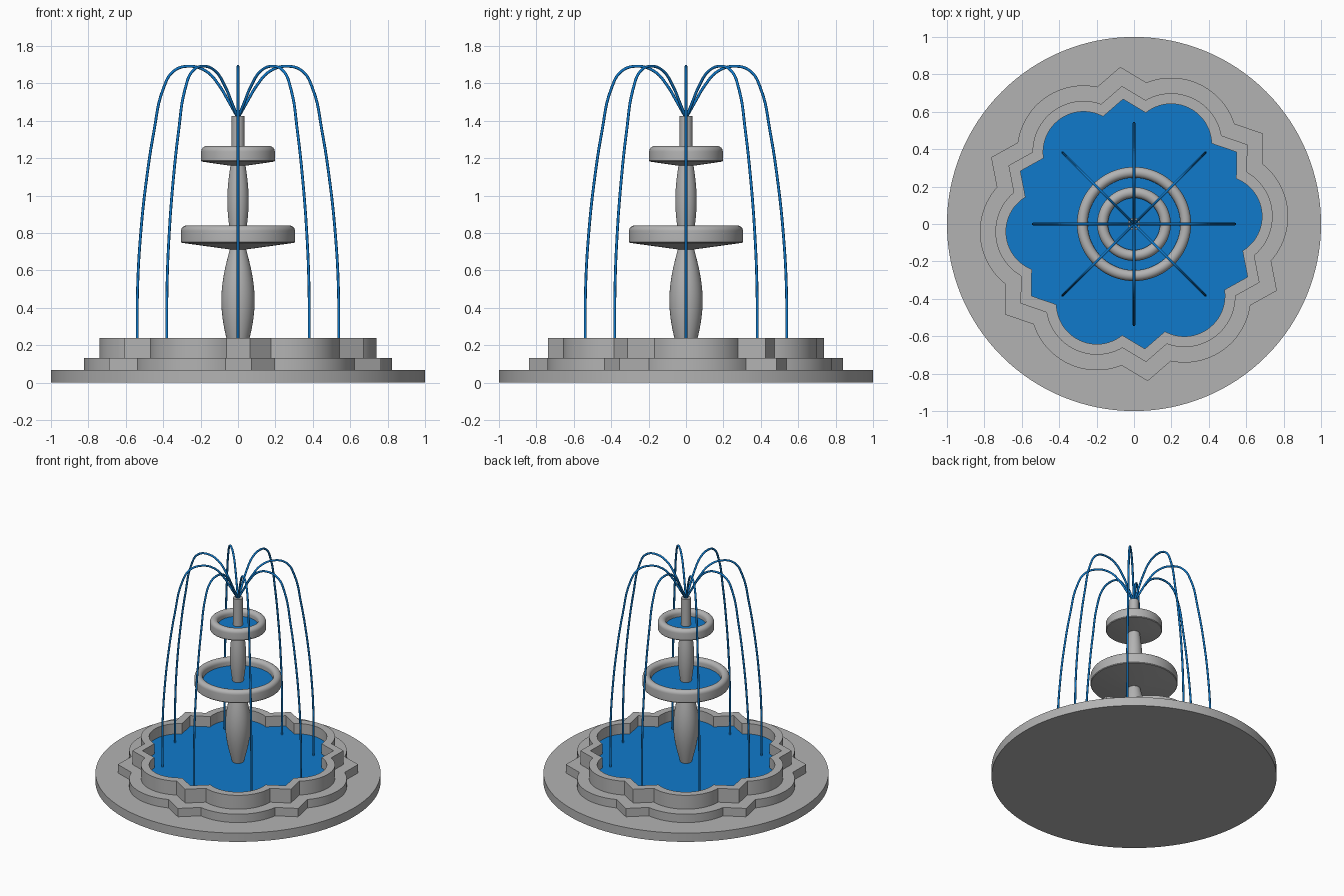
import bpy, bmesh, math
from math import sin, cos, radians, pi

if "Cube" in bpy.data.objects:
    bpy.data.objects.remove(bpy.data.objects["Cube"])

def material(name, rgb):
    m = bpy.data.materials.new(name)
    m.diffuse_color = (*rgb, 1)
    m.use_nodes = True
    m.node_tree.nodes["Principled BSDF"].inputs["Base Color"].default_value = m.diffuse_color
    return m

STONE = material("grey stone", (0.45, 0.45, 0.45))
WATER = material("blue water", (0.005, 0.195, 0.60))

def finish(ob, mat, angle=30):
    ob.data.materials.append(mat)
    bpy.ops.object.select_all(action='DESELECT')
    ob.select_set(True)
    bpy.context.view_layer.objects.active = ob
    if ob.type == 'CURVE':
        bpy.ops.object.convert(target='MESH')
    bpy.ops.object.shade_smooth_by_angle(angle=radians(angle))

def from_bmesh(name, bm, mat):
    bmesh.ops.recalc_face_normals(bm, faces=bm.faces)
    me = bpy.data.meshes.new(name)
    bm.to_mesh(me)
    bm.free()
    ob = bpy.data.objects.new(name, me)
    bpy.context.collection.objects.link(ob)
    finish(ob, mat)

def lathe(name, profile, mat, n=64):
    """Revolve (radius, z) points about z; open ends are capped."""
    bm = bmesh.new()
    rings = [[bm.verts.new((r * cos(2 * pi * i / n), r * sin(2 * pi * i / n), z))
              for i in range(n)] for r, z in profile]
    for a, b in zip(rings, rings[1:]):
        for i in range(n):
            j = (i + 1) % n
            bm.faces.new((a[i], a[j], b[j], b[i]))
    bm.faces.new(rings[0][::-1])
    bm.faces.new(rings[-1])
    from_bmesh(name, bm, mat)

def outline(o, steps=24):
    """Six round lobes with a pointed corner between each, offset outwards by o."""
    d, rad, half = 0.47, 0.216 + o, radians(54)
    tip = 0.67 + o / sin(half)
    # in the frame of a lobe along +x, the next tip lies at +30 degrees
    tx, ty = tip * cos(pi / 6), tip * sin(pi / 6)
    a = pi / 6 + pi + half            # direction of the corner edge towards the lobe
    ux, uy = cos(a), sin(a)
    px, py = tx - d, ty
    b = px * ux + py * uy
    c = px * px + py * py - rad * rad
    t = -b - math.sqrt(max(b * b - c, 0))
    end = math.atan2(py + t * uy, px + t * ux)
    pts = []
    for k in range(6):
        rot = radians(5 + 60 * k)
        loop = [(d + rad * cos(q), rad * sin(q))
                for q in (end * (2 * i / steps - 1) for i in range(steps + 1))]
        loop.append((tx, ty))
        pts += [(x * cos(rot) - y * sin(rot), x * sin(rot) + y * cos(rot)) for x, y in loop]
    return pts

def slab(name, o, z0, z1, mat, inner=None):
    """Lobed block; with inner given it becomes a ring wall."""
    bm = bmesh.new()
    ring = lambda off, z: [bm.verts.new((x, y, z)) for x, y in outline(off)]
    lo, hi = ring(o, z0), ring(o, z1)
    n = len(lo)
    def bridge(a, b):
        for i in range(n):
            j = (i + 1) % n
            bm.faces.new((a[i], a[j], b[j], b[i]))
    bridge(lo, hi)
    if inner is None:
        bm.faces.new(lo[::-1])
        bm.faces.new(hi)
    else:
        ilo, ihi = ring(inner, z0), ring(inner, z1)
        bridge(hi, ihi)
        bridge(ihi, ilo)
        bridge(ilo, lo)
    from_bmesh(name, bm, mat)

# Base, step and basin
lathe("base_disc", [(1, 0), (1, 0.068)], STONE, 128)
slab("basin_step", 0.14, 0.06, 0.133, STONE)
slab("basin_wall", 0.057, 0.13, 0.24, STONE, inner=0)
slab("basin_water", 0.001, 0.13, 0.16, WATER)

# Spindle-shaped columns
def column(name, z0, z1, r_end, r_mid):
    n = 20
    lathe(name, [(r_end + (r_mid - r_end) * sin(pi * i / n), z0 + (z1 - z0) * i / n)
                 for i in range(n + 1)], STONE, 48)

column("lower_column", 0.14, 0.74, 0.036, 0.089)
column("upper_column", 0.76, 1.19, 0.036, 0.057)

# Bowls: shallow cone below, upright side, rounded rim
def bowl(name, r, z_tip, z_side, z_top, z_water):
    w = 0.029
    zc = z_top - w
    rim = [(r - w + w * cos(pi * i / 12), zc + w * sin(pi * i / 12)) for i in range(13)]
    lathe(name, [(0.04, z_tip), (r - 0.004, z_side), (r, z_side + 0.005)] + rim
          + [(r - 2 * w, z_side + 0.012), (0.02, z_side + 0.012)], STONE, 96)
    lathe(name + "_water", [(r - 2 * w + 0.001, z_side + 0.013),
                            (r - 2 * w + 0.001, z_water)], WATER, 96)

bowl("lower_bowl", 0.305, 0.712, 0.748, 0.84, 0.785)
bowl("upper_bowl", 0.197, 1.16, 1.182, 1.265, 1.215)

# Nozzle
lathe("nozzle", [(0.034, 1.19), (0.034, 1.425)], STONE, 32)

# Eight water jets
path = [(0, 1.415), (0.048, 1.50), (0.10, 1.588), (0.17, 1.665), (0.262, 1.692),
        (0.345, 1.665), (0.40, 1.57), (0.45, 1.34), (0.49, 1.08), (0.52, 0.80),
        (0.537, 0.50), (0.538, 0.15)]
for k in range(8):
    a = k * pi / 4
    cu = bpy.data.curves.new("water_jet", 'CURVE')
    cu.dimensions = '3D'
    cu.bevel_depth = 0.0075
    cu.bevel_resolution = 2
    cu.resolution_u = 6
    cu.use_fill_caps = True
    sp = cu.splines.new('BEZIER')
    sp.bezier_points.add(len(path) - 1)
    for p, (r, z) in zip(sp.bezier_points, path):
        p.co = (r * cos(a), r * sin(a), z)
        p.handle_left_type = p.handle_right_type = 'AUTO'
    ob = bpy.data.objects.new("water_jet_%d" % (k + 1), cu)
    bpy.context.collection.objects.link(ob)
    finish(ob, WATER, 60)
